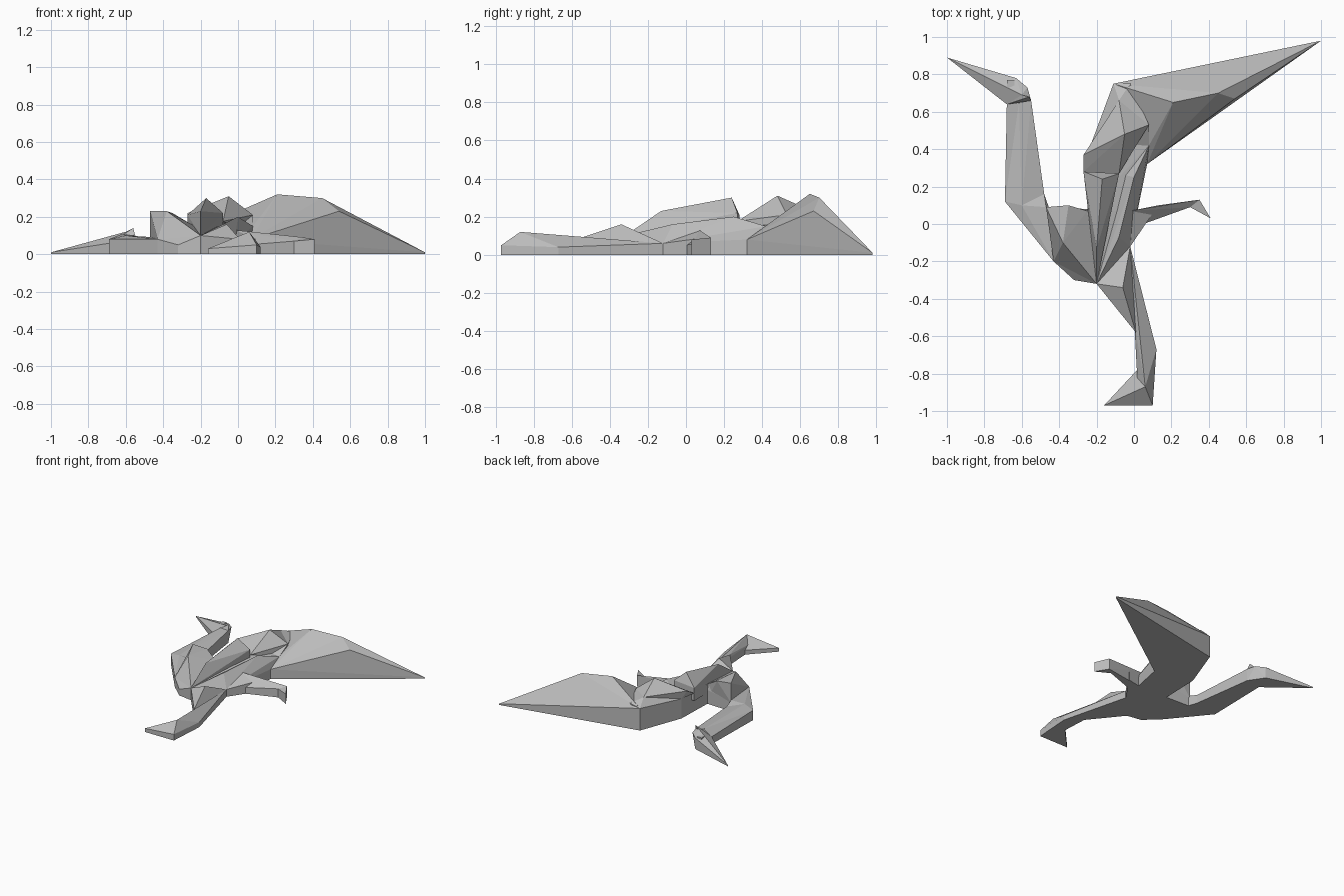
import bpy
import bmesh
from mathutils import Vector

default_cube = bpy.data.objects.get("Cube")
if default_cube:
    bpy.data.objects.remove(default_cube, do_unlink=True)

stone = bpy.data.materials.new("stone grey")
stone.use_nodes = True
colour = (.5, .5, .5, 1)
stone.diffuse_color = colour
stone.node_tree.nodes["Principled BSDF"].inputs["Base Color"].default_value = colour


def faceted_solid(name, corners):
    """Flat-shaded solid spanned by its corner points."""
    bm = bmesh.new()
    for corner in corners:
        bm.verts.new(corner)
    result = bmesh.ops.convex_hull(bm, input=list(bm.verts))
    leftover = {v for v in result["geom_interior"] + result["geom_unused"]
                if isinstance(v, bmesh.types.BMVert)}
    bmesh.ops.delete(bm, geom=list(leftover), context="VERTS")
    bmesh.ops.recalc_face_normals(bm, faces=list(bm.faces))
    mesh = bpy.data.meshes.new(name)
    bm.to_mesh(mesh)
    bm.free()
    mesh.materials.append(stone)
    part = bpy.data.objects.new(name, mesh)
    bpy.context.collection.objects.link(part)


def grounded_solid(name, rim, ridge=()):
    """Solid whose rim drops straight to the ground, with a raised ridge."""
    feet = [Vector((point.x, point.y, 0)) for point in rim]
    faceted_solid(name, [*rim, *feet, *ridge])


def at(x, y, z):
    return Vector((x, y, z))


def lowered(point, fraction):
    return at(point.x, point.y, point.z * fraction)


# Joints shared by neighbouring parts
throat = at(-.68, .64, .06)
nape = at(-.55, .66, .1)
crown = at(-.6, .69, .12)
neck_front = at(-.69, .12, .08)
neck_ridge = at(-.6, .1, .1)
neck_back = at(-.48, .16, .07)
chest_side = at(-.43, -.2, .08)
chest_front = at(-.32, -.3, .05)
breast = at(-.2, -.32, .1)
shoulder_front = at(-.47, .09, .23)
shoulder_back = at(-.25, .07, .16)
hip = at(-.02, -.12, .06)
rear_hip = at(-.02, .07, .13)
knee = at(.01, -.58, .08)
heel = at(.12, -.67, .04)
ankle = at(.06, -.87, .12)
instep = at(.02, -.87, .06)
sole = at(.1, -.97, .05)
rear_knee = at(.13, .1, .09)
rear_calf = at(.05, 0, .05)
rear_ankle = at(.3, .09, .07)
rear_heel = at(.35, .13, .09)
wing_root = at(.07, .32, .08)
flank = at(.08, .42, .15)
side = at(-.24, .4, .16)
rump = at(-.11, .75, .18)
peak = at(-.17, .24, .3)
feather_left = at(-.27, .28, .21)
feather_right = at(-.08, .27, .22)

# Head with long pointed beak, small eye and folded crest
grounded_solid("head_and_beak",
               [at(-1, .89, .01), throat, nape, at(-.63, .78, .09)],
               [crown, at(-.57, .73, .1)])
bpy.ops.mesh.primitive_cube_add(size=.04, location=at(-.66, .75, .08))
eye = bpy.context.object
eye.name = "eye"
eye.data.materials.append(stone)
faceted_solid("crest", [throat, nape, crown, at(-.56, .68, .14)])

# Neck in two straight runs
grounded_solid("upper_neck", [throat, nape, neck_back, neck_front],
               [throat.lerp(nape, .5) + at(0, 0, .03), neck_ridge])
grounded_solid("lower_neck",
               [neck_front, neck_back, lowered(shoulder_front, .4),
                chest_front, chest_side],
               [neck_ridge])

# Chest and trunk
grounded_solid("chest",
               [chest_side, chest_front, breast, hip, rear_hip,
                shoulder_back, lowered(shoulder_front, .4)])
grounded_solid("trunk", [shoulder_back, hip, rear_hip, wing_root,
                         flank, rump, side])

# Shoulder feathers in front of the folded wing
faceted_solid("shoulder",
              [chest_side, breast, shoulder_front, shoulder_back,
               lowered(shoulder_front, .3), lowered(shoulder_back, .3),
               at(-.38, -.1, .23), at(-.35, .1, .22)])

# Central folded wing, rising to a ridge
faceted_solid("central_wing",
              [breast, lowered(breast, .5), feather_left, peak,
               feather_right, at(-.2, -.13, .23),
               lowered(feather_left, .5), lowered(feather_right, .5)])

# Long feather lying along the flank
faceted_solid("side_feather",
              [breast, hip, rear_hip, flank, wing_root,
               at(-.08, -.07, .16), at(0, .25, .2),
               lowered(feather_right, .5)])

# Rear folded wing
rear_tip = at(-.08, .66, .23)
rear_edge = at(.08, .53, .21)
faceted_solid("rear_wing",
              [at(-.27, .37, .22), at(-.05, .48, .31), rear_edge, rear_tip,
               lowered(feather_left, .8), lowered(feather_right, .8),
               side, lowered(rear_edge, .5)])
grounded_solid("rear_wing_tip", [rump, side, flank],
               [at(-.02, .75, .2), rear_tip, rear_edge])

# Large spread wing sweeping to a point
grounded_solid("spread_wing", [rump, at(1, .98, .01), wing_root],
               [flank, at(.21, .65, .32), at(.45, .7, .3), at(.54, .67, .23)])

# Stretched leg: thigh, shin and foot
grounded_solid("front_thigh", [breast, knee, hip], [at(-.06, -.34, .16)])
grounded_solid("front_shin", [hip, knee, instep, heel], [ankle])
grounded_solid("front_foot", [at(-.16, -.97, .03), sole, instep, heel],
               [ankle])

# Bent leg: thigh, shin and foot
grounded_solid("rear_thigh", [hip, rear_hip, rear_knee, rear_calf])
grounded_solid("rear_shin",
               [rear_hip, rear_calf, rear_ankle, rear_heel], [rear_knee])
grounded_solid("rear_foot", [rear_ankle, rear_heel, at(.41, .03, .08)])
